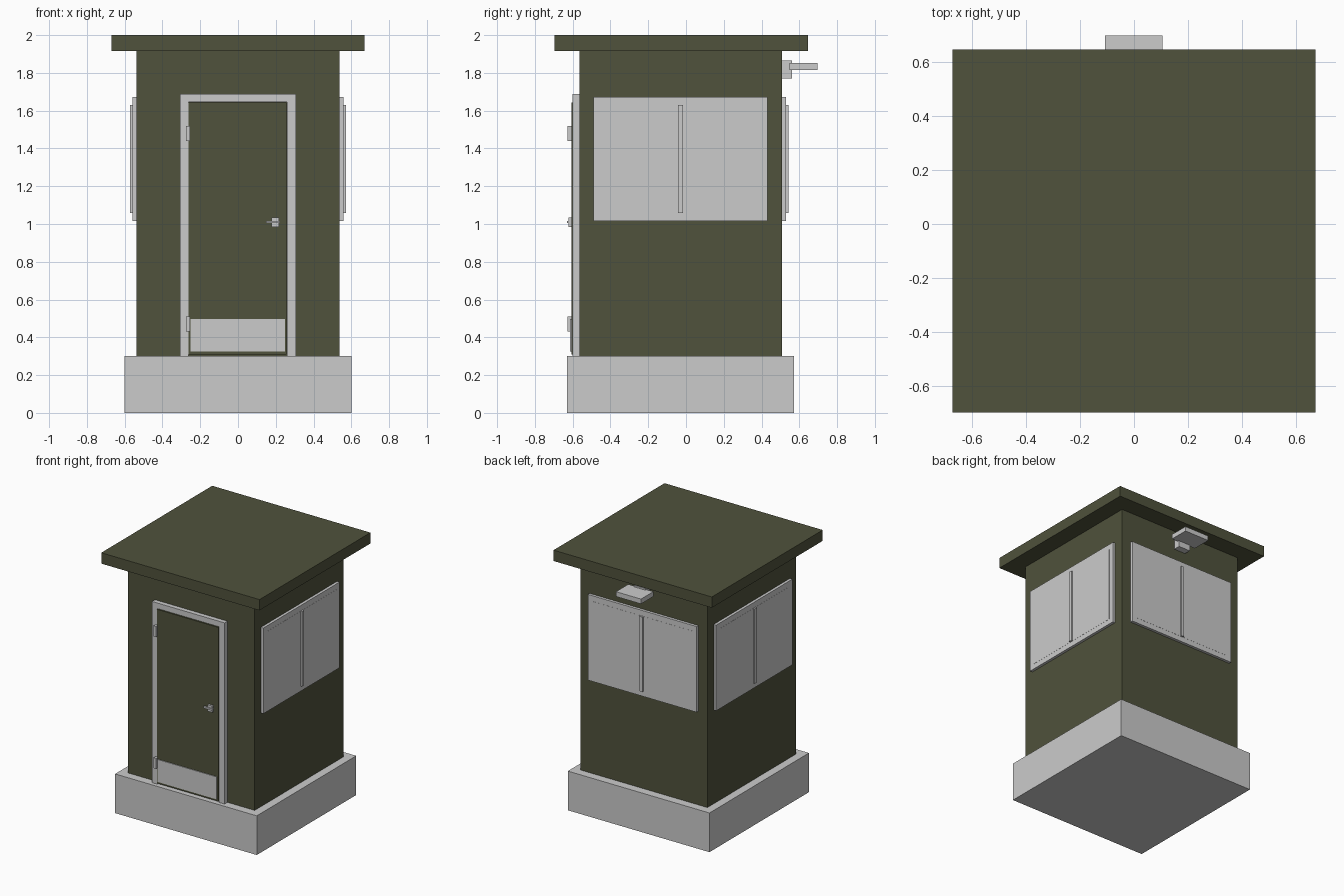
import bpy

if "Cube" in bpy.data.objects:
    bpy.data.objects.remove(bpy.data.objects["Cube"])

olive = bpy.data.materials.new("olive_paint")
olive.diffuse_color = (0.08, 0.085, 0.045, 1)
olive.use_nodes = True
olive.node_tree.nodes["Principled BSDF"].inputs["Base Color"].default_value = olive.diffuse_color


def box(name, x, y, z, mat=None):
    """Axis-aligned box from (min, max) ranges."""
    bpy.ops.mesh.primitive_cube_add(
        size=1, location=[(r[0] + r[1]) / 2 for r in (x, y, z)])
    ob = bpy.context.object
    ob.name = name
    ob.scale = [r[1] - r[0] for r in (x, y, z)]
    bpy.ops.object.transform_apply(location=False, rotation=False, scale=True)
    if mat:
        ob.data.materials.append(mat)
    return ob


# plinth, cabin and flat roof
FRONT, BACK, SIDE, MID = -0.565, 0.508, 0.537, -0.029
box("plinth", (-0.60, 0.60), (-0.63, 0.573), (0, 0.30))
box("cabin_walls", (-SIDE, SIDE), (FRONT, BACK), (0.30, 1.92), olive)
box("roof_slab", (-0.67, 0.67), (-0.697, 0.645), (1.917, 2.0), olive)

# door frame, leaf, kick plate
for side, x in (("left", (-0.308, -0.262)), ("right", (0.26, 0.306))):
    box(f"door_jamb_{side}", x, (-0.60, FRONT), (0.30, 1.645))
box("door_header", (-0.308, 0.306), (-0.60, FRONT), (1.645, 1.687))
box("door_leaf", (-0.262, 0.258), (-0.607, FRONT), (0.31, 1.642), olive)
box("kick_plate", (-0.252, 0.248), (-0.613, -0.605), (0.325, 0.497))

# hinges and lever handle
for level, z in (("lower", 0.47), ("upper", 1.48)):
    box(f"hinge_{level}", (-0.275, -0.255), (-0.628, -0.60), (z - 0.04, z + 0.04))
box("handle_plate", (0.178, 0.217), (-0.622, -0.605), (0.985, 1.035))
box("handle_lever", (0.147, 0.222), (-0.63, -0.615), (1.004, 1.017))


# windows: casing, slightly proud pane and centre mullion on three walls
def window(name, wall, sign, axis):
    layers = (("casing", 0.46, 1.017, 1.673, 0.021),
              ("pane", 0.42, 1.057, 1.63, 0.022),
              ("mullion", 0.013, 1.057, 1.63, 0.034))
    for part, half, z0, z1, depth in layers:
        out = sorted((sign * wall, sign * (wall + depth)))
        if axis == "x":
            box(f"{name}_{part}", out, (MID - half, MID + half), (z0, z1))
        else:
            box(f"{name}_{part}", (-half, half), out, (z0, z1))


window("window_right", SIDE, 1, "x")
window("window_left", SIDE, -1, "x")
window("window_back", BACK, 1, "y")

# lamp over the back window
box("lamp_bracket", (-0.05, 0.05), (BACK, 0.56), (1.77, 1.865))
box("lamp_head", (-0.107, 0.105), (0.548, 0.697), (1.816, 1.853))
